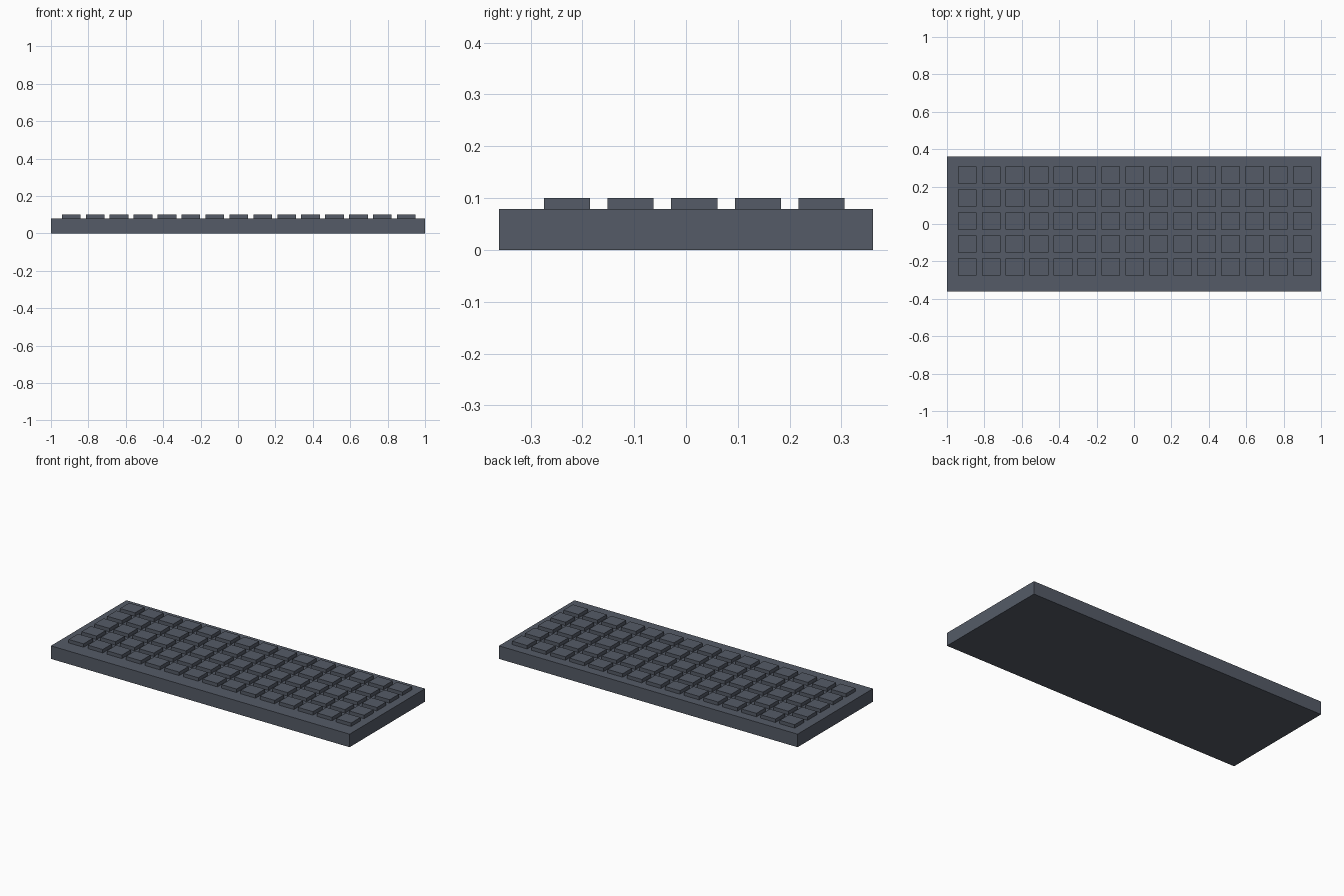
import bpy

if "Cube" in bpy.data.objects:
    bpy.data.objects.remove(bpy.data.objects["Cube"])

COLS, ROWS = 15, 5
PITCH_X, PITCH_Y = 0.128, 0.1228
BODY_TOP, KEY_TOP = 0.079, 0.1

# Dark slate plastic
slate = bpy.data.materials.new("dark_slate")
slate.diffuse_color = (0.09, 0.105, 0.135, 1)
slate.use_nodes = True
slate.node_tree.nodes["Principled BSDF"].inputs["Base Color"].default_value = slate.diffuse_color


def box(name, center, size):
    x, y, z = (s / 2 for s in size)
    verts = [(a, b, c) for a in (-x, x) for b in (-y, y) for c in (-z, z)]
    faces = [(0, 1, 3, 2), (4, 6, 7, 5), (0, 4, 5, 1),
             (2, 3, 7, 6), (0, 2, 6, 4), (1, 5, 7, 3)]
    mesh = bpy.data.meshes.new(name)
    mesh.from_pydata(verts, [], faces)
    mesh.materials.append(slate)
    obj = bpy.data.objects.new(name, mesh)
    obj.location = center
    bpy.context.collection.objects.link(obj)
    return obj


# Solid case
box("keyboard_case", (0, 0, BODY_TOP / 2), (2.0, 0.722, BODY_TOP))

# Grid of square-edged keys, set slightly right of and behind centre
first_key = None
for row in range(ROWS):
    for col in range(COLS):
        loc = (0.004 + (col - (COLS - 1) / 2) * PITCH_X,
               0.016 + (row - (ROWS - 1) / 2) * PITCH_Y,
               (BODY_TOP + KEY_TOP) / 2)
        name = f"key_row{row + 1}_col{col + 1}"
        if first_key is None:
            first_key = box(name, loc, (0.1, 0.089, KEY_TOP - BODY_TOP))
        else:
            key = bpy.data.objects.new(name, first_key.data)
            key.location = loc
            bpy.context.collection.objects.link(key)
